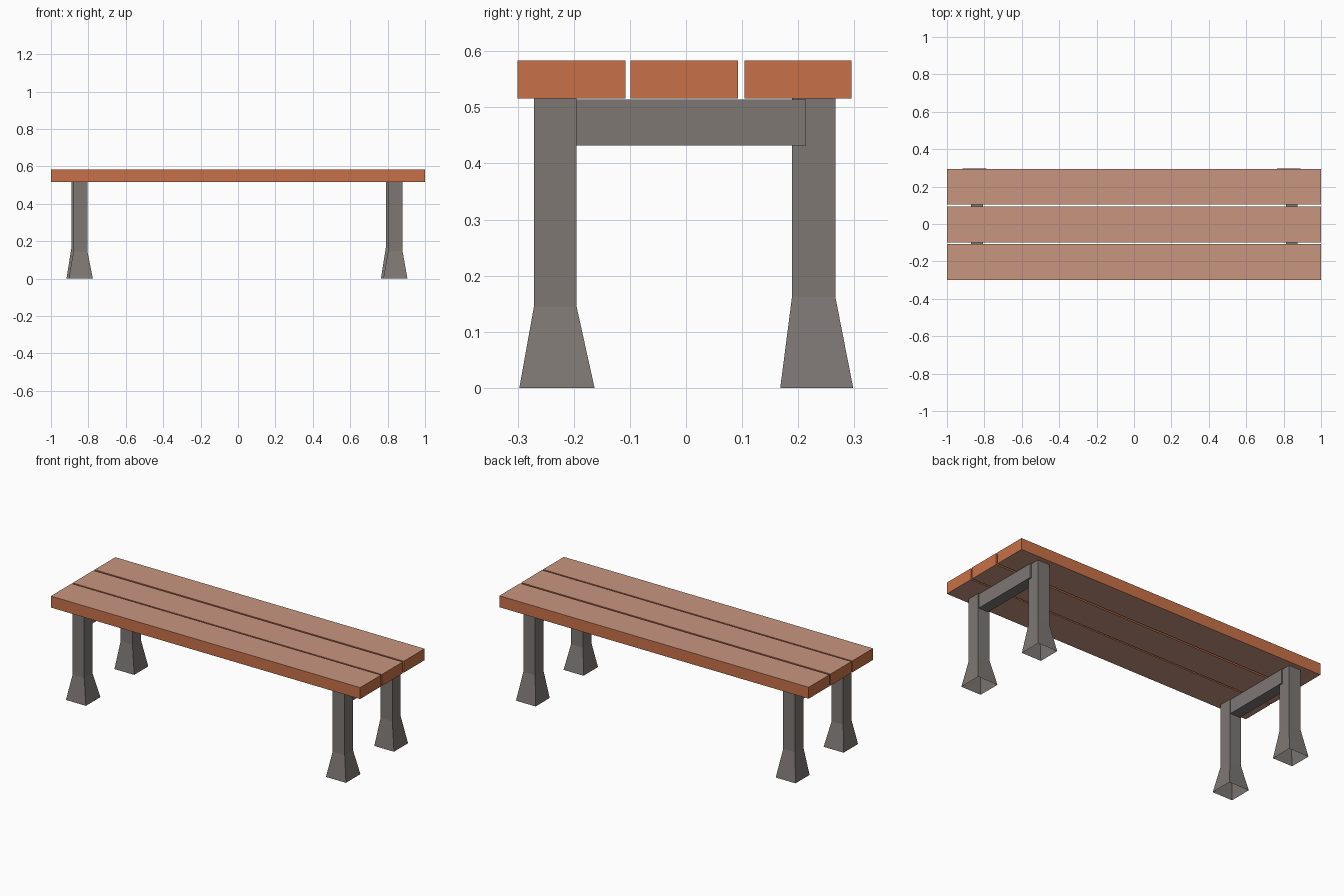
import bpy
import bmesh

if "Cube" in bpy.data.objects:
    bpy.data.objects.remove(bpy.data.objects["Cube"])


def material(name, rgb):
    m = bpy.data.materials.new(name)
    m.diffuse_color = (*rgb, 1.0)
    m.use_nodes = True
    m.node_tree.nodes["Principled BSDF"].inputs["Base Color"].default_value = m.diffuse_color
    return m


WOOD_TOP = material("tan wood", (0.584, 0.301, 0.212))
WOOD_SIDE = material("orange wood", (0.584, 0.165, 0.065))
METAL = material("warm grey metal", (0.205, 0.184, 0.171))


def loft(name, sections, mats, caps=True):
    """Four-sided solid through rectangles (x0, x1, y0, y1, z), bottom to top."""
    bm = bmesh.new()
    rings = [[bm.verts.new(p) for p in
              ((x0, y0, z), (x1, y0, z), (x1, y1, z), (x0, y1, z))]
             for x0, x1, y0, y1, z in sections]
    for low, high in zip(rings, rings[1:]):
        for i in range(4):
            j = (i + 1) % 4
            bm.faces.new((low[i], low[j], high[j], high[i]))
    if caps:
        bm.faces.new(rings[0][::-1])
        bm.faces.new(rings[-1])
    bm.normal_update()
    # Second material goes on the upright faces
    if len(mats) > 1:
        for f in bm.faces:
            f.material_index = 0 if abs(f.normal.z) > 0.5 else 1
    mesh = bpy.data.meshes.new(name)
    bm.to_mesh(mesh)
    bm.free()
    for m in mats:
        mesh.materials.append(m)
    obj = bpy.data.objects.new(name, mesh)
    bpy.context.collection.objects.link(obj)
    return obj


# Seat planks: tan broad faces, orange edges
for name, y0, y1 in (("front", -0.300, -0.108),
                     ("middle", -0.099, 0.093),
                     ("back", 0.104, 0.295)):
    loft(name + "_plank", [(-1, 1, y0, y1, 0.516), (-1, 1, y0, y1, 0.583)],
         [WOOD_TOP, WOOD_SIDE])

# Legs: hollow square posts with flared, open feet
TOP = 0.516
leg_rows = {
    # shaft y range, foot y range, flare height, {side: (shaft x, foot x)}
    "front": ((-0.271, -0.195), (-0.297, -0.163), 0.145,
              {"left": ((-0.880, -0.805), (-0.905, -0.776)),
               "right": ((0.802, 0.880), (0.777, 0.906))}),
    "back": ((0.189, 0.266), (0.168, 0.298), 0.163,
             {"left": ((-0.891, -0.815), (-0.917, -0.789)),
              "right": ((0.790, 0.866), (0.764, 0.891))}),
}
for row, (shaft_y, foot_y, flare, sides) in leg_rows.items():
    for side, (shaft_x, foot_x) in sides.items():
        loft(f"{row}_{side}_leg",
             [(*foot_x, *foot_y, 0.0),
              (*shaft_x, *shaft_y, flare),
              (*shaft_x, *shaft_y, TOP)], [METAL], caps=False)

# Cross beams joining each front and back leg
for side, x0, x1 in (("left", -0.872, -0.808), ("right", 0.812, 0.875)):
    loft(side + "_cross_beam",
         [(x0, x1, -0.215, 0.214, 0.432), (x0, x1, -0.215, 0.214, 0.514)],
         [METAL])
